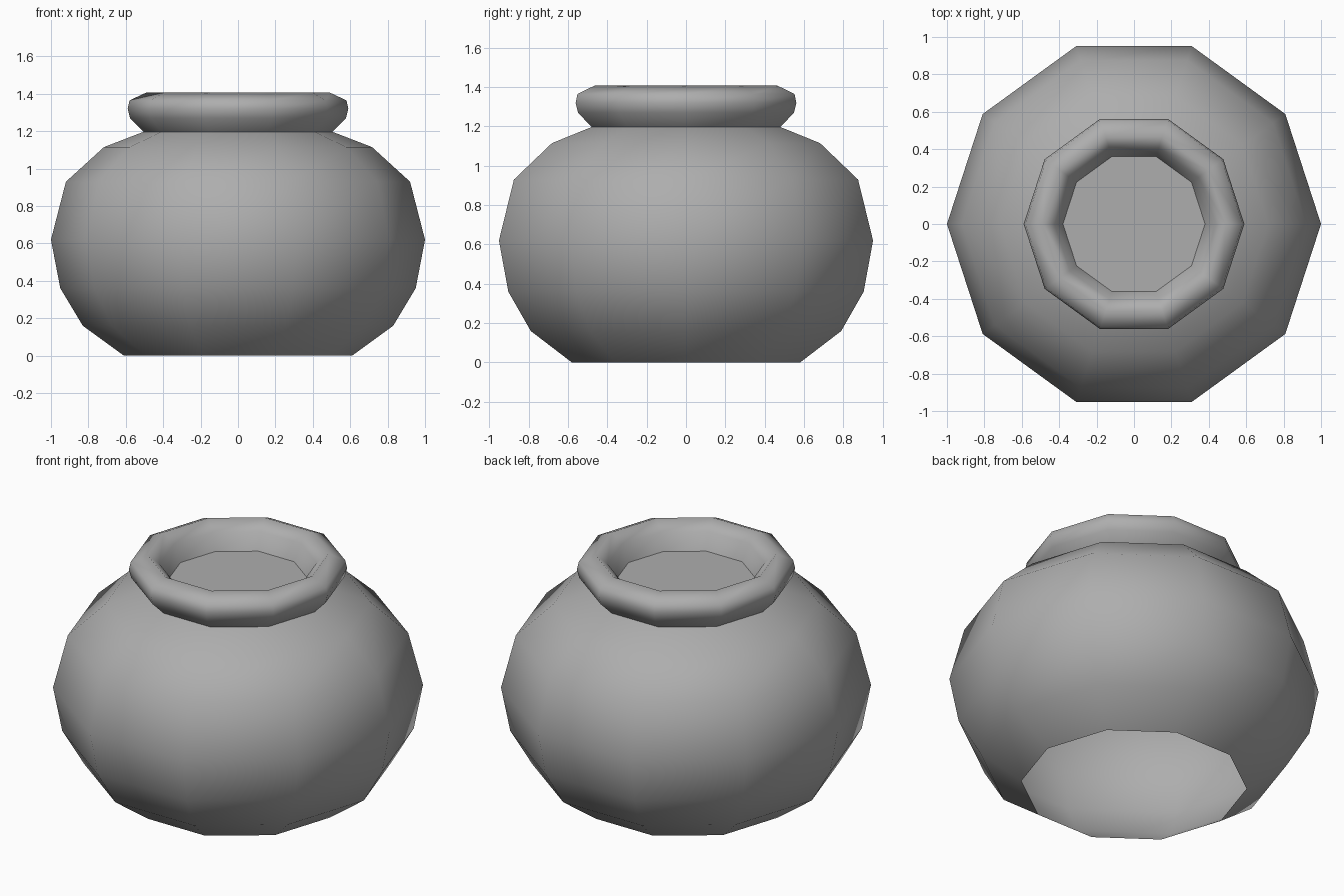
import bpy, bmesh, math

cube = bpy.data.objects.get("Cube")
if cube:
    bpy.data.objects.remove(cube, do_unlink=True)

SIDES = 10

clay = bpy.data.materials.new("plain_grey")
clay.use_nodes = True
GREY = (0.42, 0.42, 0.42, 1)
clay.diffuse_color = GREY
clay.node_tree.nodes["Principled BSDF"].inputs["Base Color"].default_value = GREY


def lathe(name, profile, capped=False):
    """Spin a (radius, height) profile; optionally close the last ring with a flat face."""
    bm = bmesh.new()
    rings = []
    for r, z in profile:
        angles = [math.tau * i / SIDES for i in range(SIDES)]
        rings.append([bm.verts.new((r * math.cos(a), r * math.sin(a), z)) for a in angles])
    for low, high in zip(rings, rings[1:]):
        for i in range(SIDES):
            j = (i + 1) % SIDES
            bm.faces.new((low[i], low[j], high[j], high[i])).smooth = True
    if capped:
        disc = bm.faces.new(rings[-1])
        for edge in disc.edges:
            edge.smooth = False
    mesh = bpy.data.meshes.new(name)
    bm.to_mesh(mesh)
    bm.free()
    mesh.materials.append(clay)
    obj = bpy.data.objects.new(name, mesh)
    bpy.context.collection.objects.link(obj)
    return obj


# Round hollow pot body, open underneath
lathe("pot_body", [(0.61, 0), (0.83, 0.16), (0.95, 0.36), (1.0, 0.62),
                   (0.92, 0.93), (0.717, 1.115), (0.505, 1.197)])

# Rolled rim, running over the lip and down to the recessed floor
lathe("pot_rim", [(0.505, 1.197), (0.577, 1.27), (0.59, 1.32), (0.58, 1.365),
                  (0.49, 1.407), (0.425, 1.352), (0.38, 1.255)], capped=True)
